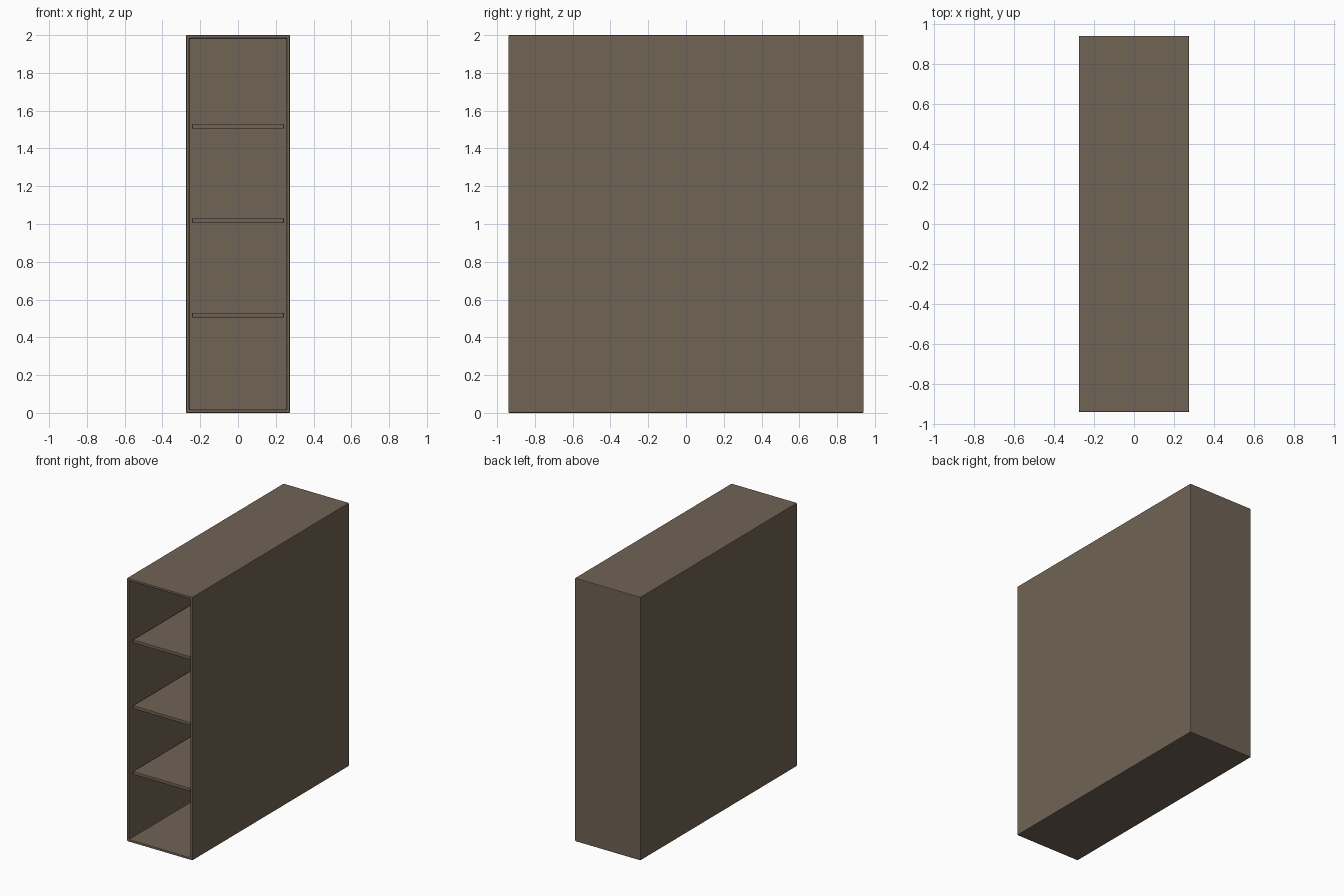
import bpy, bmesh

if "Cube" in bpy.data.objects:
    bpy.data.objects.remove(bpy.data.objects["Cube"])

W, D, H, T = 0.55, 1.88, 2.0, 0.025
BEVEL = 0.004

mat = bpy.data.materials.new("brown_wood")
mat.diffuse_color = (0.16, 0.125, 0.09, 1)
mat.use_nodes = True
mat.node_tree.nodes["Principled BSDF"].inputs["Base Color"].default_value = mat.diffuse_color


def box_mesh(x0, x1, y0, y1, z0, z1):
    bm = bmesh.new()
    bmesh.ops.create_cube(bm, size=1)
    for v in bm.verts:
        v.co = (x1 if v.co.x > 0 else x0, y1 if v.co.y > 0 else y0, z1 if v.co.z > 0 else z0)
    return bm


def finish(bm, name):
    bmesh.ops.recalc_face_normals(bm, faces=bm.faces)
    me = bpy.data.meshes.new(name)
    bm.to_mesh(me)
    bm.free()
    ob = bpy.data.objects.new(name, me)
    bpy.context.collection.objects.link(ob)
    me.materials.append(mat)
    # Softened panel edges
    bev = ob.modifiers.new("edge_bevel", 'BEVEL')
    bev.width = BEVEL
    bev.segments = 2
    return ob


# Cabinet shell: a box hollowed from the front, with a closed back
bm = box_mesh(-W / 2, W / 2, -D / 2, D / 2, 0, H)
bm.normal_update()
front = min(bm.faces, key=lambda f: f.calc_center_median().y)
bmesh.ops.inset_region(bm, faces=[front], thickness=T)
pocket = bmesh.ops.extrude_discrete_faces(bm, faces=[front])["faces"][0]
bmesh.ops.translate(bm, verts=pocket.verts, vec=(0, D - T, 0))
finish(bm, "cabinet_shell")

# Three evenly spaced shelves, slightly set back
for i in range(3):
    z = 0.505 + 0.5 * i
    bm = box_mesh(-0.243, 0.243, -D / 2 + 0.025, D / 2 - T, z, z + T)
    finish(bm, f"shelf_{i + 1}")
